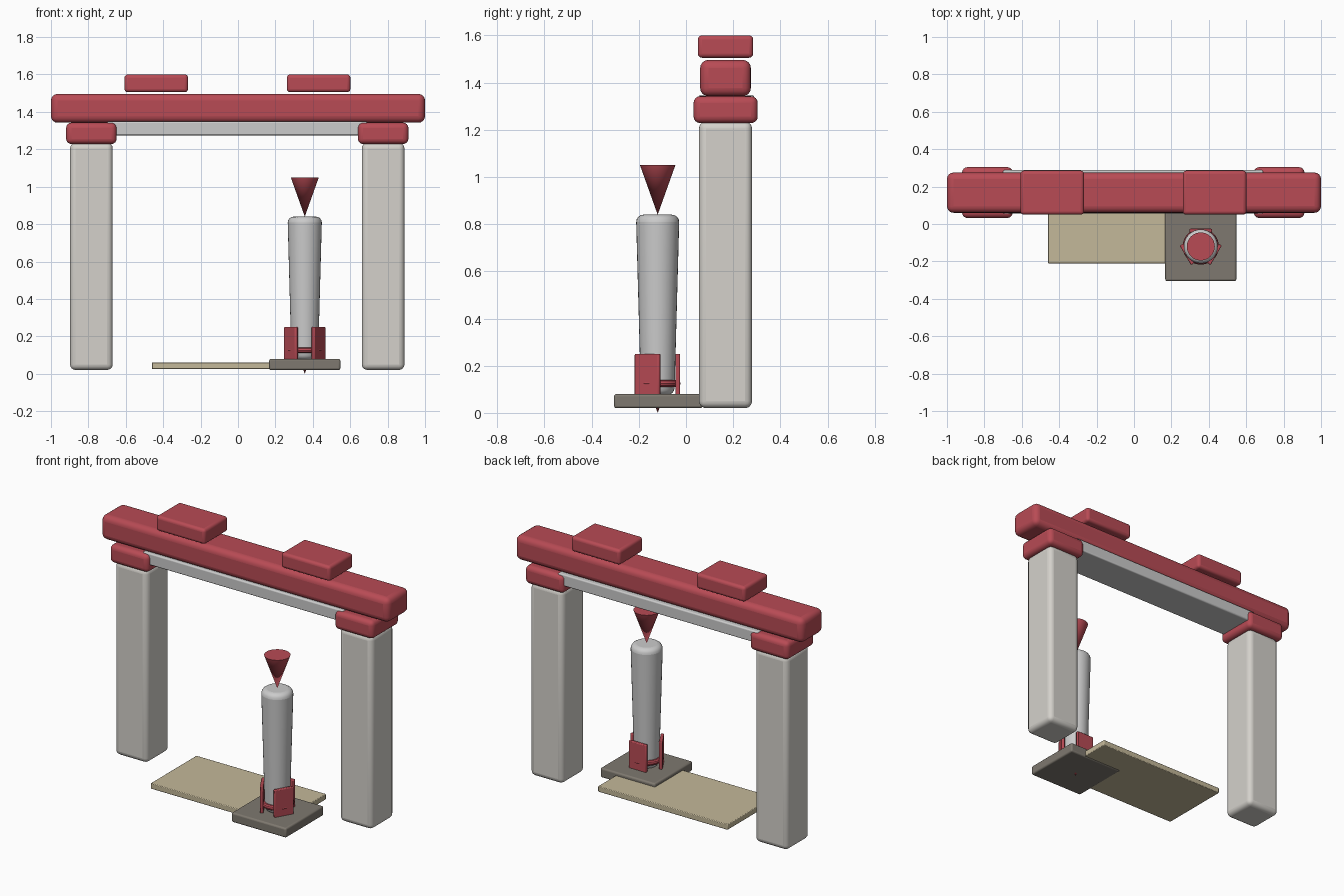
import bpy, math
from math import radians, cos, sin

if "Cube" in bpy.data.objects:
    bpy.data.objects.remove(bpy.data.objects["Cube"])


def material(name, rgb):
    m = bpy.data.materials.new(name)
    m.diffuse_color = (*rgb, 1)
    m.use_nodes = True
    m.node_tree.nodes["Principled BSDF"].inputs["Base Color"].default_value = m.diffuse_color
    return m


RED = material("red_lacquer", (0.48, 0.07, 0.09))
STONE = material("dark_stone", (0.21, 0.19, 0.16))
WOOD = material("pale_wood", (0.55, 0.48, 0.32))
WARM = material("warm_grey", (0.66, 0.64, 0.60))


def finish(name, mat):
    ob = bpy.context.object
    ob.name = name
    if mat:
        ob.data.materials.append(mat)
    bpy.ops.object.shade_smooth_by_angle(angle=radians(35))
    return ob


def box(name, x, y, z, bevel, mat=None, segments=4):
    """Rounded box from (min, max) ranges on each axis."""
    bpy.ops.mesh.primitive_cube_add(size=1, location=[sum(r) / 2 for r in (x, y, z)])
    bpy.context.object.scale = [r[1] - r[0] for r in (x, y, z)]
    bpy.ops.object.transform_apply(location=False, rotation=False, scale=True)
    mod = bpy.context.object.modifiers.new("rounding", 'BEVEL')
    mod.width, mod.segments = bevel, segments
    return finish(name, mat)


def cone(name, z0, z1, r0, r1, sides, mat=None, bevel=0):
    bpy.ops.mesh.primitive_cone_add(vertices=sides, radius1=r0, radius2=r1,
                                    depth=z1 - z0, location=(CX, CY, (z0 + z1) / 2))
    if bevel:
        mod = bpy.context.object.modifiers.new("rounding", 'BEVEL')
        mod.width, mod.segments = bevel, 4
        mod.limit_method, mod.angle_limit = 'ANGLE', radians(45)
    return finish(name, mat)


CX, CY = 0.357, -0.12   # axis of the standing shaft

# Gateway: pillars, capitals and roof blocks on both sides
for side, s in (("left", -1), ("right", 1)):
    c = s * 0.78 - 0.004
    box(side + "_pillar", (c - 0.114, c + 0.114), (0.055, 0.28), (0.02, 1.235), 0.03, WARM)
    box(side + "_capital", (c - 0.135, c + 0.135), (0.032, 0.304), (1.228, 1.342), 0.028, RED)
    b = s * 0.434 - 0.003
    box(side + "_roof_block", (b - 0.17, b + 0.17), (0.05, 0.285), (1.505, 1.60), 0.018, RED)

# Lintel and the grey rail below it
box("lintel", (-1, 1), (0.06, 0.275), (1.342, 1.496), 0.035, RED)
box("lintel_rail", (-0.70, 0.69), (0.055, 0.288), (1.275, 1.348), 0.008)

# Floor plank and base slab
box("floor_plank", (-0.46, 0.44), (-0.21, 0.245), (0.025, 0.06), 0.004, WOOD, 2)
box("base_slab", (0.167, 0.547), (-0.305, 0.07), (0.02, 0.08), 0.01, STONE, 3)

# Tapered shaft with its upper and lower pointed cones
cone("shaft", 0.075, 0.84, 0.071, 0.092, 32, None, 0.032)
cone("top_cone", 0.84, 1.05, 0.0, 0.075, 32, RED)
cone("bottom_spike", 0.0, 0.16, 0.0, 0.06, 24, RED)

# Clamp ring and three plates around the shaft foot
bpy.ops.mesh.primitive_torus_add(location=(CX, CY, 0.125), major_radius=0.081,
                                 minor_radius=0.016, major_segments=32, minor_segments=10)
finish("clamp_ring", RED)
for i, deg in enumerate((90, 210, 330)):
    a = radians(deg)
    plate = box("clamp_plate_%d" % (i + 1), (-0.01, 0.01), (-0.06, 0.06), (-0.087, 0.087),
                0.005, RED, 2)
    plate.location = (CX + 0.085 * cos(a), CY + 0.085 * sin(a), 0.163)
    plate.rotation_euler = (0, 0, a)
